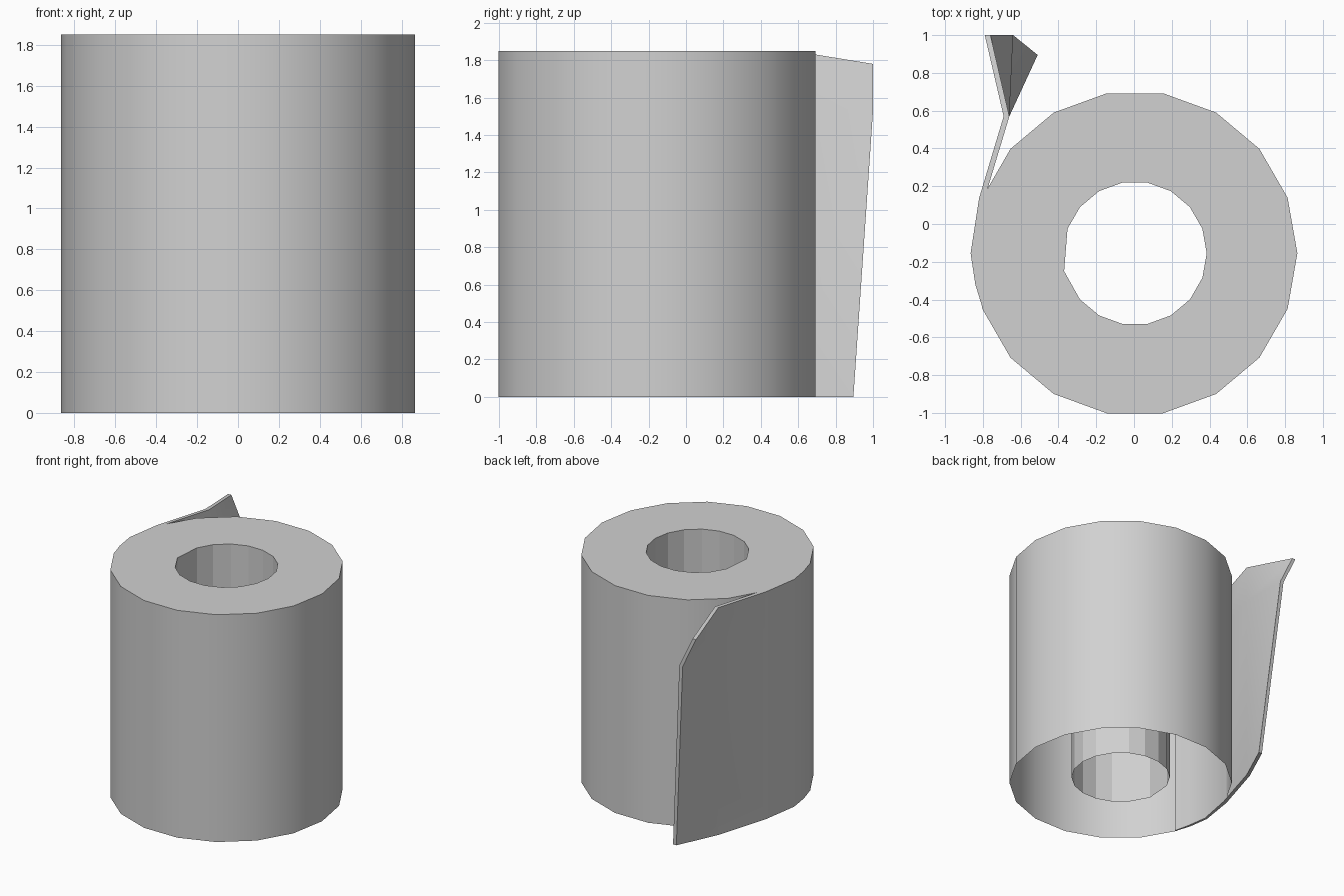
import bpy
import bmesh
from math import sin, cos, radians
from mathutils import Vector

HEIGHT = 1.85
CENTRE = Vector((0.0, -0.155))

cube = bpy.data.objects.get("Cube")
if cube:
    bpy.data.objects.remove(cube, do_unlink=True)

paper = bpy.data.materials.new("pale_grey_paper")
paper.use_nodes = True
colour = (0.64, 0.64, 0.64, 1)
paper.diffuse_color = colour
paper.node_tree.nodes["Principled BSDF"].inputs["Base Color"].default_value = colour


def finish(bm, name, smooth):
    mesh = bpy.data.meshes.new(name)
    bm.to_mesh(mesh)
    bm.free()
    mesh.materials.append(paper)
    obj = bpy.data.objects.new(name, mesh)
    bpy.context.collection.objects.link(obj)
    if smooth:
        bpy.ops.object.select_all(action="DESELECT")
        obj.select_set(True)
        bpy.context.view_layer.objects.active = obj
        bpy.ops.object.shade_smooth_by_angle(angle=radians(35))
    return obj


def ring(radius, x, angles):
    return [Vector((x + radius * cos(radians(a)), CENTRE.y + radius * sin(radians(a))))
            for a in angles]


def add_loop(bm, points, z):
    return [bm.verts.new((p.x, p.y, z)) for p in points]


def add_wall(bm, low, high):
    n = len(low)
    for i in range(n):
        j = (i + 1) % n
        bm.faces.new((low[i], low[j], high[j], high[i]))


# Cross-sections: round roll, and core with the overlapping seam of its card
outer = ring(0.86, 0.005, range(0, 360, 20))
core = (ring(0.38, 0.005, range(0, 161, 20)) + [Vector((-0.37, -0.25))]
        + ring(0.38, 0.005, range(220, 341, 20)))

# Roll: outer wall and annular top, open below
bm = bmesh.new()
top = add_loop(bm, outer, HEIGHT)
add_wall(bm, add_loop(bm, outer, 0), top)
hole = add_loop(bm, core, HEIGHT)
edges = []
for loop in (top, hole):
    for a, b in zip(loop, loop[1:] + loop[:1]):
        edges.append(bm.edges.get((a, b)) or bm.edges.new((a, b)))
cap = bmesh.ops.triangle_fill(bm, use_beauty=True, use_dissolve=False, edges=edges)
for f in cap["geom"]:
    if isinstance(f, bmesh.types.BMFace):
        f.normal_update()
        if f.normal.z < 0:
            f.normal_flip()
finish(bm, "paper_roll", True)

# Core tube, facing the hole
bm = bmesh.new()
add_wall(bm, add_loop(bm, core, HEIGHT), add_loop(bm, core, 0.05))
finish(bm, "core_tube", False)

# Loose sheet: last layer wrapping the side, then folding away from the roll
wrap = [(-0.80, -0.79, -0.45), (-0.84, -0.82, -0.32), (-0.865, -0.845, -0.155),
        (-0.82, -0.79, 0.137), (-0.69, -0.66, 0.57)]
columns = [[(xo, xi, y, z) for z in (0, 1.55, HEIGHT)] for xo, xi, y in wrap]
columns.append([(-0.54, -0.51, 0.895, 0), (-0.67, -0.64, 1.0, 1.53),
                (-0.79, -0.76, 1.0, 1.78)])

bm = bmesh.new()
out = [[bm.verts.new((xo, y, z)) for xo, xi, y, z in c] for c in columns]
inn = [[bm.verts.new((xi, y, z)) for xo, xi, y, z in c] for c in columns]
for i in range(len(columns) - 1):
    for side in (out, inn):
        for k in range(2):
            bm.faces.new((side[i][k], side[i + 1][k], side[i + 1][k + 1], side[i][k + 1]))
    for k in (0, 2):
        bm.faces.new((out[i][k], out[i + 1][k], inn[i + 1][k], inn[i][k]))
for i in (0, -1):
    for k in range(2):
        bm.faces.new((out[i][k], inn[i][k], inn[i][k + 1], out[i][k + 1]))
bmesh.ops.recalc_face_normals(bm, faces=bm.faces)
finish(bm, "loose_sheet", True)
